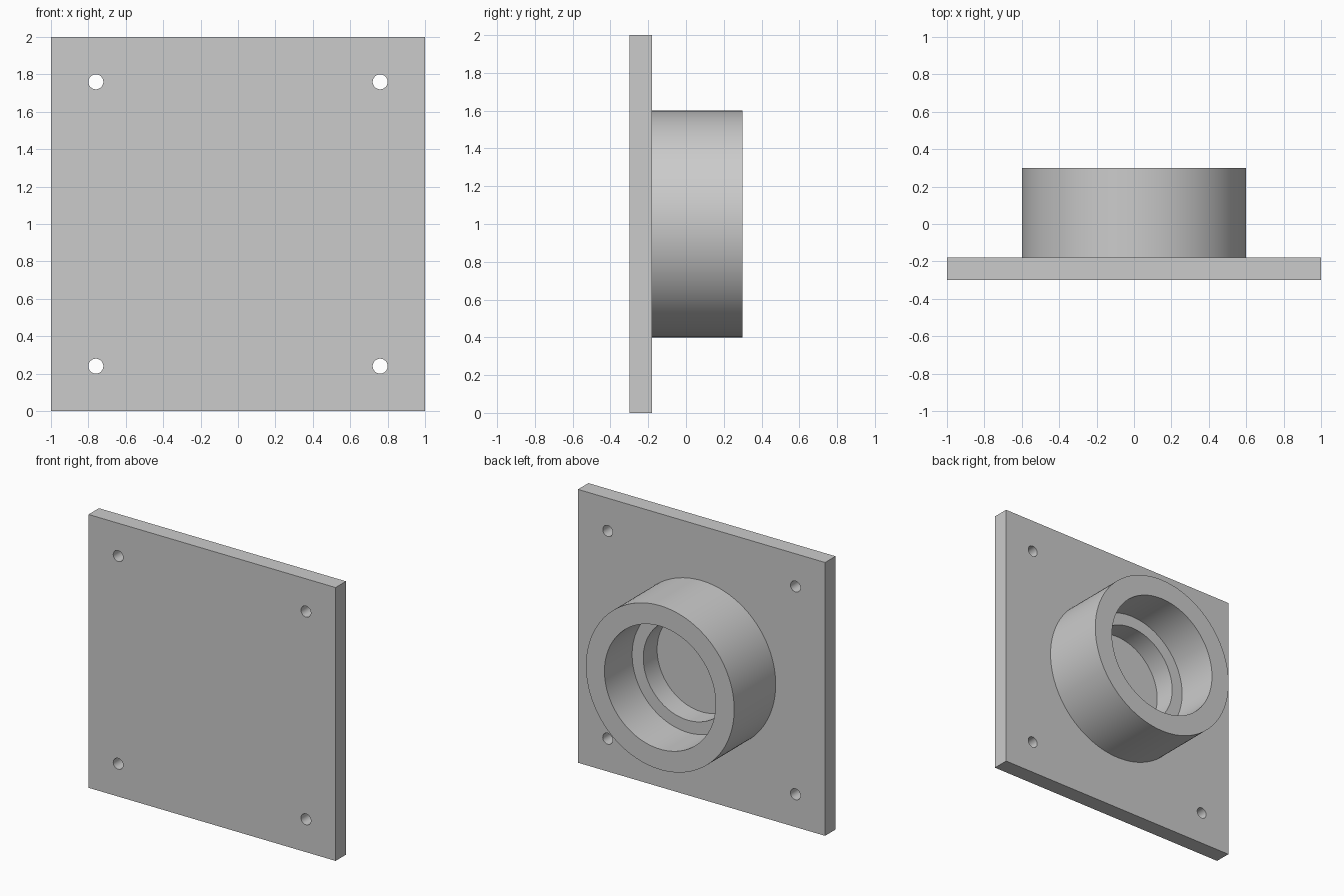
import bpy, bmesh, math
from mathutils import Matrix, Vector

cube = bpy.data.objects.get("Cube")
if cube:
    bpy.data.objects.remove(cube, do_unlink=True)

grey = bpy.data.materials.new("plain_grey")
grey.use_nodes = True
COLOUR = (0.6, 0.6, 0.6, 1)
grey.diffuse_color = COLOUR
grey.node_tree.nodes["Principled BSDF"].inputs["Base Color"].default_value = COLOUR

FRONT, FACE, BACK = -0.30, -0.18, 0.30   # y of plate front, plate back, collar rim
SHELF = -0.02                            # y of the step inside the collar


def add_object(name, bm):
    mesh = bpy.data.meshes.new(name)
    bm.to_mesh(mesh)
    bm.free()
    mesh.materials.append(grey)
    obj = bpy.data.objects.new(name, mesh)
    bpy.context.collection.objects.link(obj)
    return obj


def activate(obj):
    bpy.ops.object.select_all(action='DESELECT')
    obj.select_set(True)
    bpy.context.view_layer.objects.active = obj


# Square mounting plate
bm = bmesh.new()
bmesh.ops.create_cube(bm, size=1)
bmesh.ops.scale(bm, vec=(2, FACE - FRONT, 2), verts=bm.verts)
bmesh.ops.translate(bm, vec=(0, (FRONT + FACE) / 2, 1), verts=bm.verts)
plate = add_object("mounting_plate", bm)

# Four screw holes through the corners
bm = bmesh.new()
turn = Matrix.Rotation(math.pi / 2, 4, 'X')
for x in (-0.76, 0.76):
    for z in (0.24, 1.76):
        place = Matrix.Translation((x, (FRONT + FACE) / 2, z)) @ turn
        bmesh.ops.create_cone(bm, cap_ends=True, segments=48, radius1=0.04,
                              radius2=0.04, depth=0.4, matrix=place)
cutter = add_object("screw_hole_cutter", bm)

cut = plate.modifiers.new("screw_holes", 'BOOLEAN')
cut.operation = 'DIFFERENCE'
cut.solver = 'EXACT'
cut.object = cutter
activate(plate)
bpy.ops.object.modifier_apply(modifier=cut.name)
bpy.data.objects.remove(cutter, do_unlink=True)

# Round collar with a stepped bore, turned from (radius, y) points
profile = [(0.60, FACE), (0.60, BACK), (0.45, BACK),
           (0.45, SHELF), (0.36, SHELF), (0.36, FACE)]
bm = bmesh.new()
ring = [bm.verts.new((r, y, 1)) for r, y in profile]
edges = [bm.edges.new((a, b)) for a, b in zip(ring, ring[1:] + ring[:1])]
bmesh.ops.spin(bm, geom=ring + edges, cent=(0, 0, 1), axis=(0, 1, 0),
               angle=math.tau, steps=128, use_merge=True)
bmesh.ops.remove_doubles(bm, verts=bm.verts, dist=0.0001)
bmesh.ops.recalc_face_normals(bm, faces=bm.faces)
# Drop the base hidden against the plate
hidden = [f for f in bm.faces if all(abs(v.co.y - FACE) < 0.001 for v in f.verts)]
bmesh.ops.delete(bm, geom=hidden, context='FACES')
collar = add_object("stepped_collar", bm)

for obj in (plate, collar):
    activate(obj)
    bpy.ops.object.shade_smooth_by_angle(angle=math.radians(30))
